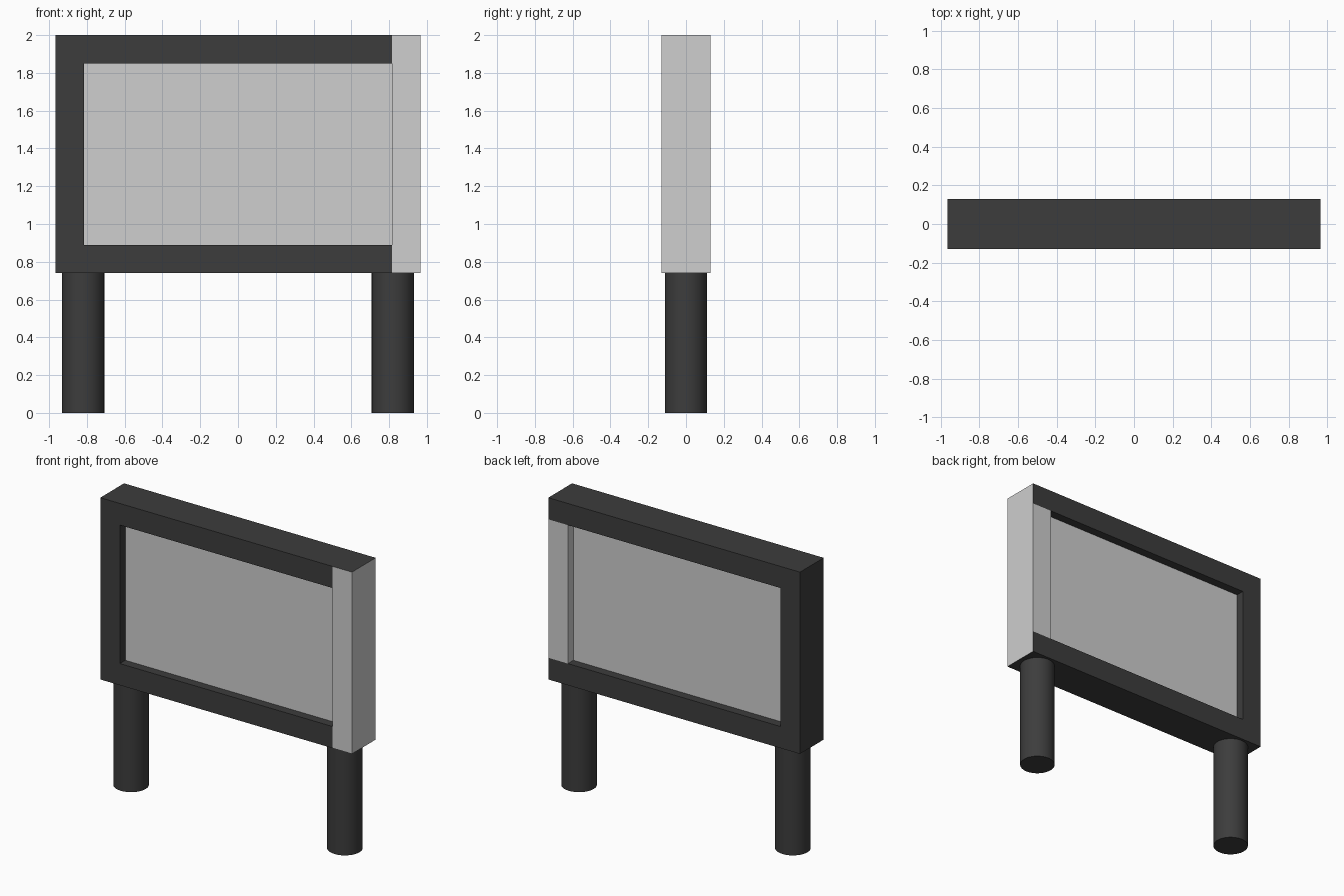
import bpy, bmesh
from mathutils import Vector

if "Cube" in bpy.data.objects:
    bpy.data.objects.remove(bpy.data.objects["Cube"])


def material(name, value):
    m = bpy.data.materials.new(name)
    m.diffuse_color = (value, value, value, 1)
    m.use_nodes = True
    m.node_tree.nodes["Principled BSDF"].inputs["Base Color"].default_value = m.diffuse_color
    return m


DARK = material("dark_grey", 0.046)
LIGHT = material("light_grey", 0.62)

W, D = 0.965, 0.13          # half width and half depth of the frame
IN_W = 0.815                # half width of the opening
Z0, Z1, Z2, Z3 = 0.74, 0.89, 1.85, 2.0


def finish(name, bm, mats):
    me = bpy.data.meshes.new(name)
    bm.normal_update()
    bm.to_mesh(me)
    bm.free()
    for m in mats:
        me.materials.append(m)
    ob = bpy.data.objects.new(name, me)
    bpy.context.collection.objects.link(ob)
    return ob


def box_bm(x0, x1, y0, y1, z0, z1):
    bm = bmesh.new()
    bmesh.ops.create_cube(bm, size=1)
    for v in bm.verts:
        v.co = Vector(((x0 + x1) / 2 + v.co.x * (x1 - x0),
                       (y0 + y1) / 2 + v.co.y * (y1 - y0),
                       (z0 + z1) / 2 + v.co.z * (z1 - z0)))
    return bm


# Top and bottom rails: dark, with the right front corner and right end light
for name, z0, z1 in (("bottom_rail", Z0, Z1), ("top_rail", Z2, Z3)):
    bm = box_bm(-W, W, -D, D, z0, z1)
    bmesh.ops.bisect_plane(bm, geom=bm.verts[:] + bm.edges[:] + bm.faces[:],
                           plane_co=(IN_W, 0, 0), plane_no=(1, 0, 0))
    bm.normal_update()
    for f in bm.faces:
        corner_front = f.calc_center_median().x > IN_W and f.normal.y < -0.9
        f.material_index = int(f.normal.x > 0.9 or corner_front)
    finish(name, bm, [DARK, LIGHT])

# Side posts between the rails
finish("left_post", box_bm(-W, -IN_W, -D, D, Z1, Z2), [DARK])
finish("right_post", box_bm(IN_W, W, -D, D, Z1, Z2), [LIGHT])

# Recessed panel
finish("panel", box_bm(-IN_W, IN_W, -0.07, 0.07, Z1, Z2), [LIGHT])

# Round legs
for name, x in (("left_leg", -0.82), ("right_leg", 0.82)):
    bpy.ops.mesh.primitive_cylinder_add(vertices=48, radius=0.112, depth=Z0,
                                        location=(x, 0, Z0 / 2))
    leg = bpy.context.object
    leg.name = name
    leg.data.materials.append(DARK)
    bpy.ops.object.shade_smooth_by_angle()
